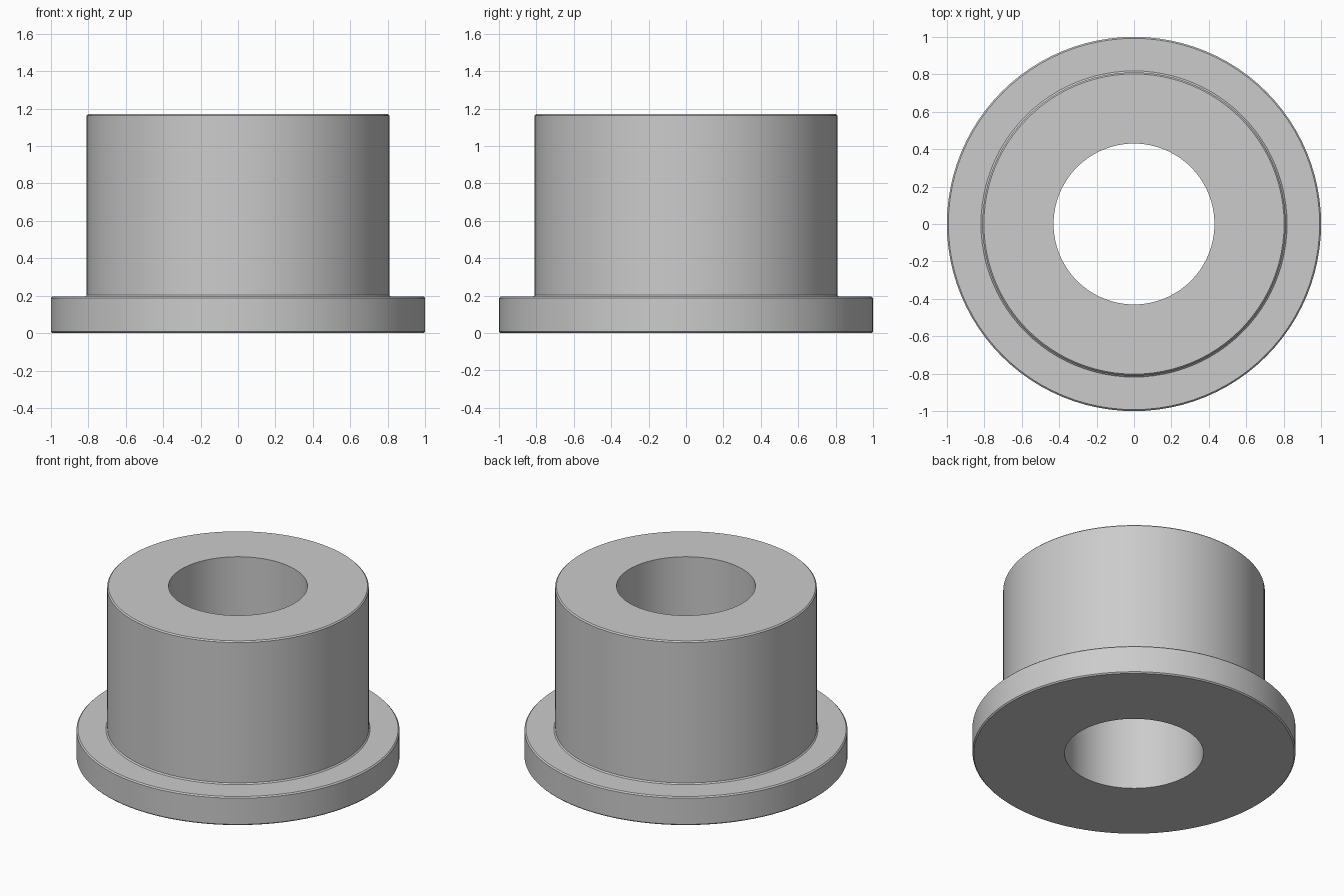
import bpy
import bmesh
import math

cube = bpy.data.objects.get("Cube")
if cube:
    bpy.data.objects.remove(cube, do_unlink=True)

SEGMENTS = 96
BORE, SLEEVE, FLANGE = 0.43, 0.81, 1.0
FLANGE_TOP, HEIGHT = 0.195, 1.17
EDGE = 0.008  # softened outer edges

# Plain grey finish
grey = bpy.data.materials.new("plain grey")
grey.use_nodes = True
colour = (0.6, 0.6, 0.6, 1)
grey.diffuse_color = colour
grey.node_tree.nodes["Principled BSDF"].inputs["Base Color"].default_value = colour


def lathe(name, profile):
    """Revolve a closed (radius, height) profile around z."""
    bm = bmesh.new()
    rings = []
    for i in range(SEGMENTS):
        a = math.tau * i / SEGMENTS
        rings.append([bm.verts.new((r * math.cos(a), r * math.sin(a), z))
                      for r, z in profile])
    n = len(profile)
    for i, ring in enumerate(rings):
        following = rings[(i + 1) % SEGMENTS]
        for j in range(n):
            k = (j + 1) % n
            bm.faces.new((ring[j], following[j], following[k], ring[k]))
    bmesh.ops.recalc_face_normals(bm, faces=bm.faces)
    mesh = bpy.data.meshes.new(name)
    bm.to_mesh(mesh)
    bm.free()
    mesh.materials.append(grey)
    obj = bpy.data.objects.new(name, mesh)
    bpy.context.collection.objects.link(obj)
    bpy.ops.object.select_all(action="DESELECT")
    obj.select_set(True)
    bpy.context.view_layer.objects.active = obj
    bpy.ops.object.shade_smooth_by_angle(angle=math.radians(30))
    return obj


# Sleeve, flange and through bore in one closed profile
lathe("flanged_bushing", [
    (BORE, 0),
    (FLANGE - EDGE, 0),
    (FLANGE, EDGE),
    (FLANGE, FLANGE_TOP - EDGE),
    (FLANGE - EDGE, FLANGE_TOP),
    (SLEEVE + EDGE, FLANGE_TOP),
    (SLEEVE, FLANGE_TOP + EDGE),
    (SLEEVE, HEIGHT - EDGE),
    (SLEEVE - EDGE, HEIGHT),
    (BORE, HEIGHT),
])
